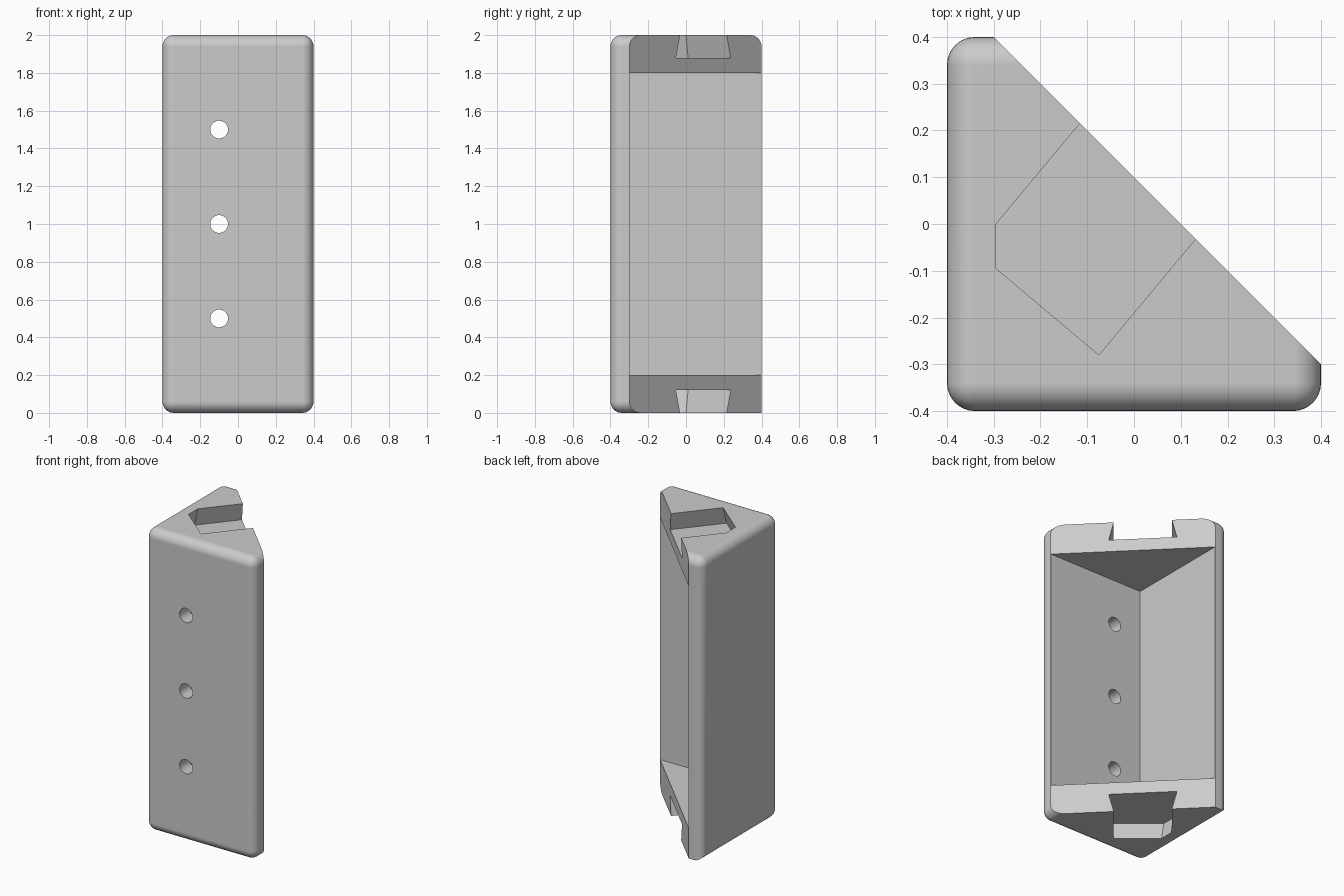
import bpy, bmesh, math
from mathutils import Vector

default = bpy.data.objects.get("Cube")
if default:
    bpy.data.objects.remove(default, do_unlink=True)

grey = bpy.data.materials.new("light grey")
grey.use_nodes = True
COLOUR = (0.6, 0.6, 0.6, 1)
grey.diffuse_color = COLOUR
grey.node_tree.nodes["Principled BSDF"].inputs["Base Color"].default_value = COLOUR


def to_object(bm, name):
    bmesh.ops.recalc_face_normals(bm, faces=bm.faces)
    mesh = bpy.data.meshes.new(name)
    bm.to_mesh(mesh)
    bm.free()
    mesh.materials.append(grey)
    obj = bpy.data.objects.new(name, mesh)
    bpy.context.collection.objects.link(obj)
    return obj


def loft(name, low, z_low, high, z_high):
    """Closed solid between two matching outlines."""
    bm = bmesh.new()
    a = [bm.verts.new((p[0], p[1], z_low)) for p in low]
    b = [bm.verts.new((p[0], p[1], z_high)) for p in high]
    bm.faces.new(a)
    bm.faces.new(b)
    for i in range(len(a)):
        j = (i + 1) % len(a)
        bm.faces.new((a[i], a[j], b[j], b[i]))
    return to_object(bm, name)


def grow(points, d):
    """Offset a counter-clockwise outline outward by d."""
    result = []
    for i, p in enumerate(points):
        e1 = (p - points[i - 1]).normalized()
        e2 = (points[(i + 1) % len(points)] - p).normalized()
        n1, n2 = Vector((e1.y, -e1.x)), Vector((e2.y, -e2.x))
        result.append(p + (n1 + n2) * d / (1 + n1.dot(n2)))
    return result


def cut(obj, cutter):
    cutter.hide_render = True
    mod = obj.modifiers.new("cut", "BOOLEAN")
    mod.operation = "DIFFERENCE"
    mod.solver = "EXACT"
    mod.object = cutter
    bpy.context.view_layer.objects.active = obj
    bpy.ops.object.modifier_apply(modifier=mod.name)
    bpy.data.objects.remove(cutter, do_unlink=True)


# Rounded block, with the lower back edge left sharp
bm = bmesh.new()
bmesh.ops.create_cube(bm, size=1)
for v in bm.verts:
    v.co = (v.co.x * 0.8, v.co.y * 0.8, v.co.z * 2 + 1)


def is_rounded(edge):
    mid = (edge.verts[0].co + edge.verts[1].co) / 2
    lower_back = mid.y > 0.3 and mid.z < 0.1
    hidden_corner = mid.y > 0.3 and mid.x > 0.3
    return not (lower_back or hidden_corner)


bmesh.ops.bevel(bm, geom=[e for e in bm.edges if is_rounded(e)], offset=0.06,
                offset_type="OFFSET", segments=8, profile=0.5, affect="EDGES")

# Slice off the diagonal half
bmesh.ops.bisect_plane(bm, geom=bm.verts[:] + bm.edges[:] + bm.faces[:],
                       plane_co=(0.1, 0, 0), plane_no=(1, 1, 0), clear_outer=True)
bmesh.ops.holes_fill(bm, edges=[e for e in bm.edges if e.is_boundary], sides=0)
body = to_object(bm, "corner_bracket")

# Open cavity between the two end plates
inner = -0.299
triangle = [(inner, inner), (0.7, inner), (inner, 0.7)]
cut(body, loft("cavity_cutter", triangle, 0.2, triangle, 1.8))

# Undercut slots in both end plates, open to the diagonal side
along = Vector((0.64, 0.768)) * 0.7
side, back, tip = Vector((-0.295, 0)), Vector((-0.295, -0.095)), Vector((-0.075, -0.28))
outline = [side, back, tip, tip + along, side + along]
mouth, floor = grow(outline, -0.005), grow(outline, 0.03)
cut(body, loft("top_slot_cutter", floor, 1.88, mouth, 2.02))
cut(body, loft("bottom_slot_cutter", mouth, -0.02, floor, 0.12))

# Screw holes through the front wall
for z in (0.5, 1.0, 1.5):
    bpy.ops.mesh.primitive_cylinder_add(vertices=40, radius=0.047, depth=0.3,
                                        location=(-0.1, -0.35, z),
                                        rotation=(math.pi / 2, 0, 0))
    cut(body, bpy.context.object)

# Smooth rounded edges, crisp corners
bpy.ops.object.select_all(action="DESELECT")
body.select_set(True)
bpy.context.view_layer.objects.active = body
bpy.ops.object.shade_smooth_by_angle(angle=math.radians(30))
weighted = body.modifiers.new("even_normals", "WEIGHTED_NORMAL")
weighted.keep_sharp = True
